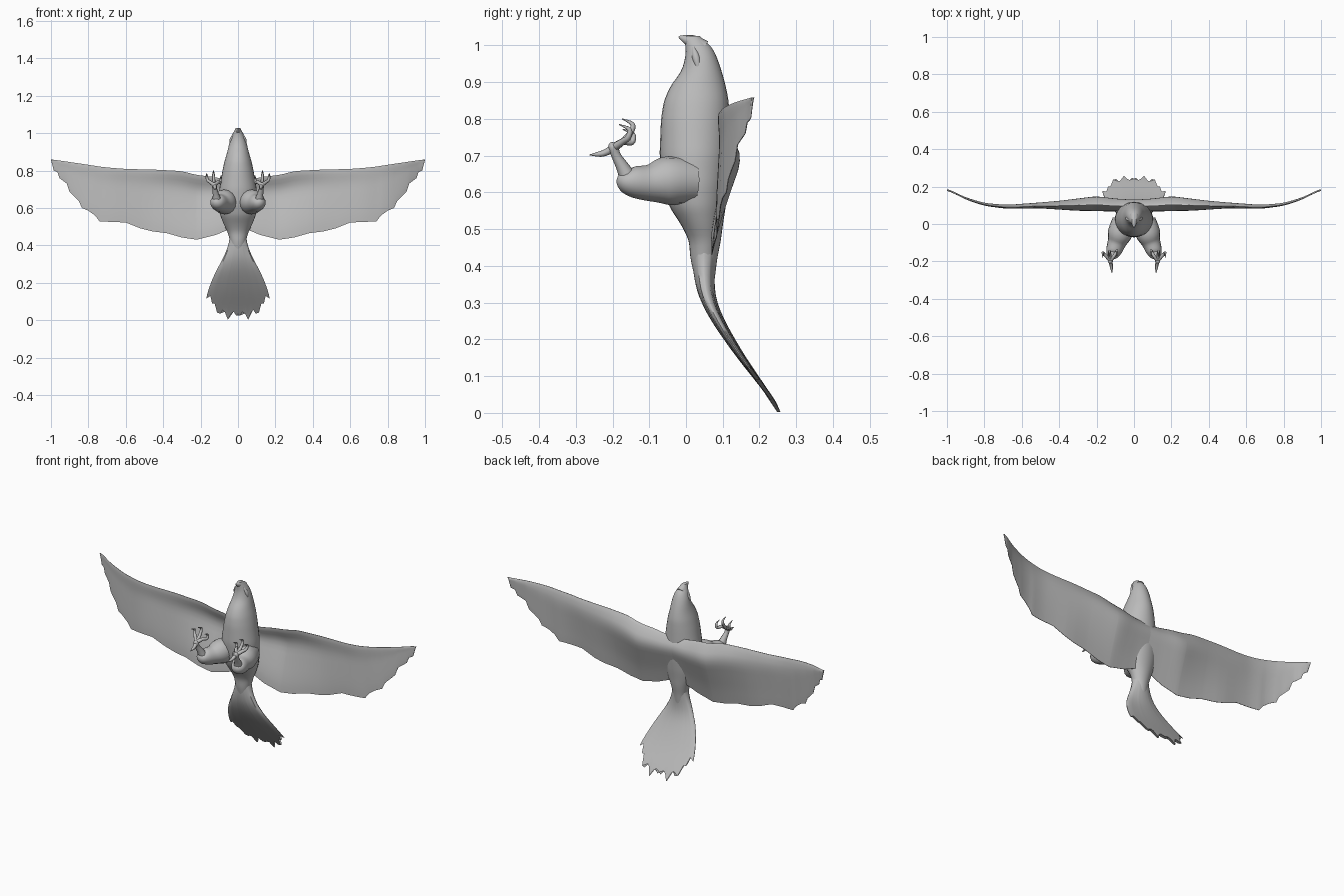
import bpy, bmesh, math
from mathutils import Vector

if "Cube" in bpy.data.objects:
    bpy.data.objects.remove(bpy.data.objects["Cube"])

mat = bpy.data.materials.new("plain grey")
mat.diffuse_color = (0.5, 0.5, 0.5, 1)
mat.use_nodes = True
mat.node_tree.nodes["Principled BSDF"].inputs["Base Color"].default_value = mat.diffuse_color


def lerp(table, x, k=1):
    """Piecewise linear lookup of column k in a sorted table."""
    if x <= table[0][0]:
        return table[0][k]
    for a, b in zip(table, table[1:]):
        if x <= b[0]:
            return a[k] + (b[k] - a[k]) * (x - a[0]) / (b[0] - a[0])
    return table[-1][k]


def soft(table, x, k=1, r=0.03):
    """Smoothed lookup."""
    return sum(lerp(table, x + d * r, k) for d in (-1, -.5, 0, .5, 1)) / 5


def finish(name, bm, angle=50):
    bmesh.ops.remove_doubles(bm, verts=bm.verts, dist=0.0002)
    bmesh.ops.recalc_face_normals(bm, faces=bm.faces)
    me = bpy.data.meshes.new(name)
    bm.to_mesh(me)
    bm.free()
    ob = bpy.data.objects.new(name, me)
    bpy.context.collection.objects.link(ob)
    me.materials.append(mat)
    bpy.ops.object.select_all(action='DESELECT')
    ob.select_set(True)
    bpy.context.view_layer.objects.active = ob
    bpy.ops.object.shade_smooth_by_angle(angle=math.radians(angle))
    return ob


def loft(bm, rings):
    """Skin a list of closed rings and cap both ends."""
    rows = [[bm.verts.new(p) for p in r] for r in rings]
    n = len(rows[0])
    for a, b in zip(rows, rows[1:]):
        for i in range(n):
            bm.faces.new((a[i], a[(i + 1) % n], b[(i + 1) % n], b[i]))
    bm.faces.new(rows[0])
    bm.faces.new(rows[-1])


def tube(bm, pts, n=10, sub=4):
    """Round tapering limb through (x, y, z, radius) points."""
    path = []
    for i in range(len(pts) - 1):
        p = [Vector(pts[min(max(i + d, 0), len(pts) - 1)]) for d in (-1, 0, 1, 2)]
        for s in range(sub):
            t = s / sub
            path.append(0.5 * (2 * p[1] + (p[2] - p[0]) * t
                        + (2 * p[0] - 5 * p[1] + 4 * p[2] - p[3]) * t * t
                        + (3 * p[1] - p[0] - 3 * p[2] + p[3]) * t ** 3))
    path.append(Vector(pts[-1]))
    rings = []
    for i, p in enumerate(path):
        d = (path[min(i + 1, len(path) - 1)] - path[max(i - 1, 0)]).xyz.normalized()
        u = d.cross(Vector((1, 0, 0))).normalized()
        w = d.cross(u)
        r = max(p.w, 0.0015)
        rings.append([p.xyz + r * (u * math.cos(a) + w * math.sin(a))
                      for a in (2 * math.pi * j / n for j in range(n))])
    loft(bm, rings)


# Body and head: z, front y, back y, half width
BODY = [(.34, .03, .075, .03), (.42, .012, .085, .042), (.47, .008, .095, .055),
        (.51, -.012, .10, .075), (.56, -.045, .108, .095), (.62, -.064, .115, .103),
        (.70, -.072, .12, .10), (.80, -.068, .118, .083), (.85, -.06, .116, .072),
        (.89, -.042, .108, .06), (.93, -.012, .097, .05), (.965, -.002, .085, .042),
        (.99, .0, .074, .032), (1.012, -.004, .056, .021), (1.026, -.004, .03, .009)]
bm = bmesh.new()
rings = []
for i in range(49):
    z = .34 + (1.026 - .34) * i / 48
    f, b, w = (soft(BODY, z, k, .012) for k in (1, 2, 3))
    rings.append([(w * math.cos(a), (f + b) / 2 + (b - f) / 2 * math.sin(a), z)
                  for a in (2 * math.pi * j / 28 for j in range(28))])
loft(bm, rings)
finish("body", bm)

# Hooked beak and brow ridges
bm = bmesh.new()
tube(bm, [(0, .045, .99, .026), (0, .02, 1.008, .02), (0, -.004, 1.018, .011), (0, -.02, 1.024, .002)])
finish("beak", bm)
for s in (1, -1):
    bm = bmesh.new()
    tube(bm, [(s * .022, .02, .995, .005), (s * .034, .028, .965, .011), (s * .042, .035, .93, .004)])
    finish("brow_ridge", bm)

# Wings: outline and camber as functions of the span
LEAD = [(0, .75), (.08, .755), (.14, .768), (.22, .775), (.3, .797), (.45, .805),
        (.6, .808), (.72, .818), (.85, .838), (1, .86)]
TRAIL = [(0, .50), (.06, .48), (.12, .455), (.22, .43), (.30, .442), (.38, .465), (.46, .475),
         (.52, .49), (.60, .522), (.74, .528), (.765, .56), (.80, .585), (.835, .6), (.85, .635),
         (.90, .685), (.915, .73), (.955, .76), (.965, .79), (.985, .80), (1, .857)]
BASE = [(0, .075), (.1, .066), (.3, .07), (.5, .084), (.68, .082), (.8, .098), (.9, .132), (1, .185)]
HUMP = [(0, .045), (.1, .062), (.2, .075), (.3, .06), (.4, .04), (.5, .024), (.7, .012), (1, 0)]
CHORD = [(0, .4), (.12, .8), (.25, 1), (.5, .62), (.75, .25), (1, 0)]
xs = sorted({round(i / 40, 3) for i in range(41)} | {p[0] for p in TRAIL})
NT = 14
for s, side in ((1, "right"), (-1, "left")):
    bm = bmesh.new()
    rings = []
    for x in xs:
        z0, z1 = soft(LEAD, x), lerp(TRAIL, x)
        front, back = [], []
        for j in range(NT + 1):
            t = (j / NT) ** 1.3
            y = soft(BASE, x) + soft(HUMP, x) * soft(CHORD, t, 1, .08)
            th = (.024 - .016 * x) * min(1, 2.6 * math.sqrt(t)) * (1 - t) ** .6 + .002
            z = z0 + (z1 - z0) * t
            front.append((s * x, y - th * .4, z))
            back.append((s * x, y + th * .6, z))
        rings.append(front + back[::-1])
    loft(bm, rings)
    finish(side + "_wing", bm)

# Fanned tail with notched feather tips
TIPS = [(0, .035), (.06, .025), (.14, .045), (.22, .035), (.32, .002), (.42, .045), (.48, .055),
        (.56, .035), (.66, .04), (.74, .09), (.82, .09), (.87, .13), (1, .115)]
SWEEP = [(0, .26), (.05, .225), (.1, .188), (.15, .151), (.2, .118), (.25, .087), (.3, .062),
         (.35, .05), (.42, .049), (.5, .052)]
HALF = [(0, .042), (.2, .048), (.4, .078), (.6, .118), (.8, .15), (1, .172)]
THICK = [(0, .006), (.1, .016), (.2, .028), (.3, .04), (.4, .058), (.5, .07)]
us = sorted({p[0] for p in TIPS} | {-p[0] for p in TIPS})
bm = bmesh.new()
rings = []
for i in range(23):
    v = i / 22
    front, back = [], []
    for u in us:
        z = .48 + (lerp(TIPS, abs(u)) - .48) * v
        x, y = u * soft(HALF, v, 1, .08), soft(SWEEP, z)
        th = lerp(THICK, z) / 2 * math.sqrt(max(0, 1 - u * u)) + .0015
        front.append((x, y - th, z))
        back.append((x, y + th, z))
    rings.append(front + back[::-1])
loft(bm, rings)
finish("tail", bm)

# Legs: feathered thigh, shank and clawed toes
for s, side in ((1, "right"), (-1, "left")):
    bm = bmesh.new()
    tube(bm, [(s * .055, .02, .63, .06), (s * .075, -.05, .632, .066), (s * .092, -.10, .626, .05),
              (s * .108, -.145, .63, .042), (s * .115, -.168, .64, .03), (s * .117, -.178, .652, .006)], 16)
    finish(side + "_thigh", bm)
    bm = bmesh.new()
    tube(bm, [(s * .112, -.155, .635, .026), (s * .118, -.172, .668, .018),
              (s * .124, -.19, .70, .013), (s * .127, -.198, .725, .014), (s * .128, -.196, .735, .006)])
    finish(side + "_shank", bm)
    bm = bmesh.new()
    tube(bm, [(s * .126, -.196, .722, .011), (s * .122, -.22, .708, .009),
              (s * .12, -.238, .704, .007), (s * .118, -.262, .702, .001)], 8)
    for dx, y, z in ((-.036, -.15, .772), (.004, -.152, .80), (.04, -.16, .785)):
        tube(bm, [(s * .127, -.196, .722, .011), (s * (.127 + dx * .55), -.172, .738, .009),
                  (s * (.127 + dx * .9), y + .002, z - .036, .008),
                  (s * (.127 + dx), y + .006, z - .014, .006), (s * (.127 + dx), y - .022, z, .001)], 8)
    finish(side + "_foot", bm)
